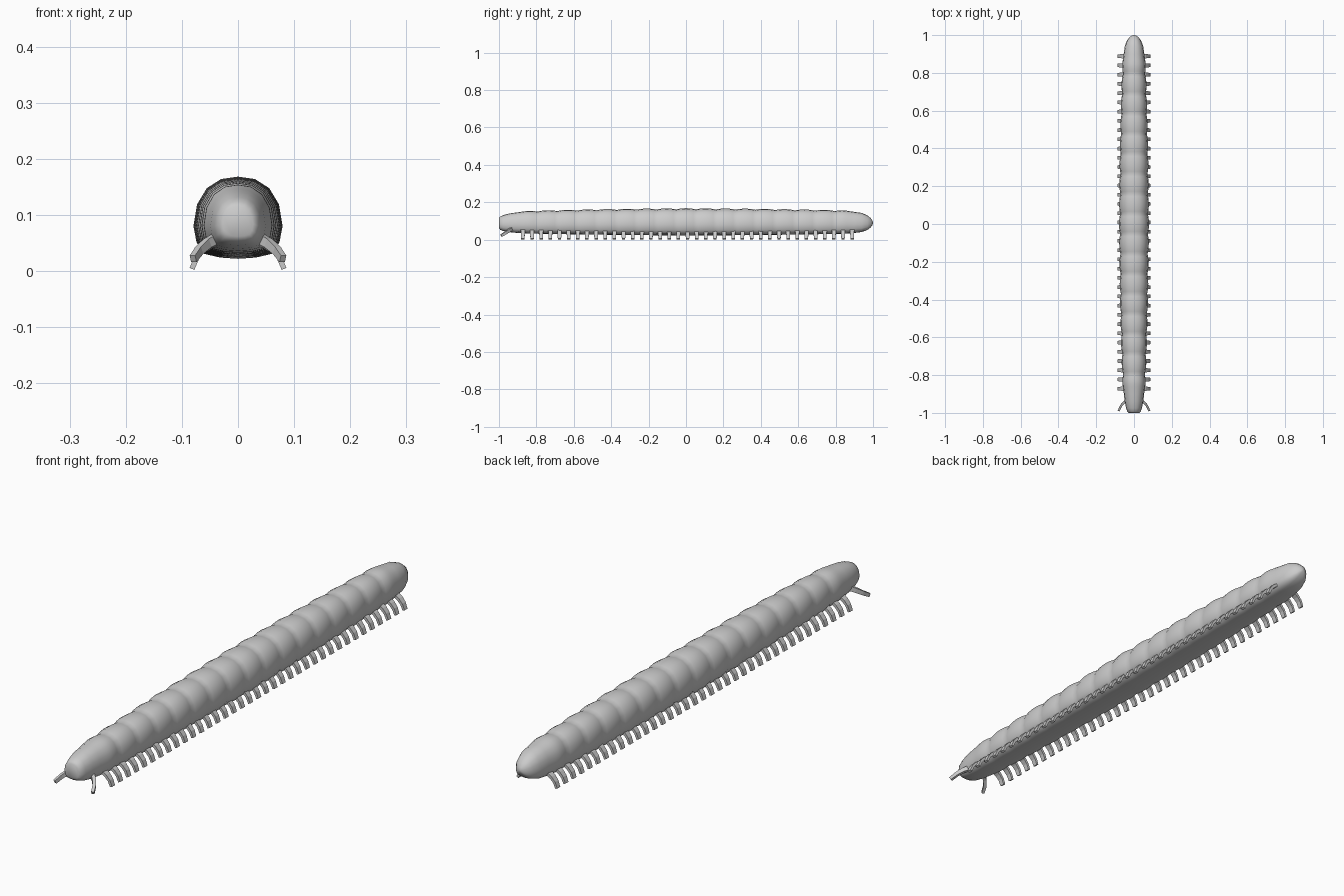
import bpy, bmesh, math
from mathutils import Vector

if "Cube" in bpy.data.objects:
    bpy.data.objects.remove(bpy.data.objects["Cube"])

# Body outline along y: (y, half width, top z, bottom z)
KEYS = [(-1.0, .027, .116, .062), (-.993, .036, .124, .053), (-.975, .042, .132, .046),
        (-.94, .049, .141, .040), (-.9, .055, .148, .036), (-.84, .060, .153, .033),
        (-.7, .065, .157, .030), (-.4, .073, .163, .026), (0, .078, .167, .022),
        (.4, .074, .164, .025), (.7, .066, .159, .029), (.84, .061, .156, .032),
        (.9, .056, .150, .036), (.94, .049, .143, .041), (.97, .038, .130, .052),
        (.988, .025, .115, .066), (.997, .012, .102, .079), (1.0, .003, .093, .087)]

# Half cross-section: x as part of the half width, z as part of the height
HALF = [(0, 1), (.38, .97), (.7, .86), (.92, .66), (1, .4), (.93, .2), (.76, .06), (.4, .015), (0, 0)]
SECTION = HALF + [(-x, z) for x, z in HALF[-2:0:-1]]
PITCH = .106


def outline(y):
    for a, b in zip(KEYS, KEYS[1:]):
        if y <= b[0]:
            t = (y - a[0]) / (b[0] - a[0])
            return [p + (q - p) * t for p, q in zip(a[1:], b[1:])]
    return KEYS[-1][1:]


def finish(bm, name, smooth):
    bmesh.ops.recalc_face_normals(bm, faces=bm.faces)
    me = bpy.data.meshes.new(name)
    bm.to_mesh(me)
    bm.free()
    for p in me.polygons:
        p.use_smooth = smooth
    ob = bpy.data.objects.new(name, me)
    bpy.context.collection.objects.link(ob)
    return ob


def loft(bm, rings):
    rings = [[bm.verts.new(p) for p in r] for r in rings]
    n = len(rings[0])
    for a, b in zip(rings, rings[1:]):
        for i in range(n):
            bm.faces.new((a[i], a[(i + 1) % n], b[(i + 1) % n], b[i]))
    bm.faces.new(rings[0])
    bm.faces.new(rings[-1])


# Segmented body
ys = [-.9 + 1.8 * i / 136 for i in range(137)]
ys = sorted(ys + [k[0] for k in KEYS if abs(k[0]) > .901])
rings = []
for y in ys:
    w, top, bot = outline(y)
    fade = max(0, min(1, (.93 - abs(y)) / .1))
    bump = .006 * fade * (abs(math.cos(math.pi * y / PITCH)) ** .8 - .75)
    rings.append([(x * (w + bump), y, bot + z * (top + bump - bot)) for x, z in SECTION])
bm = bmesh.new()
loft(bm, rings)
finish(bm, "body", True)


def limb(bm, path, across, width, thick):
    """Tapering four-sided tube along a path."""
    pts = [Vector(p) for p in path]
    rings = []
    for i, p in enumerate(pts):
        d = (pts[min(i + 1, len(pts) - 1)] - pts[max(i - 1, 0)]).normalized()
        s = (across - d * across.dot(d)).normalized()
        n = d.cross(s)
        k = 1 - .25 * i / (len(pts) - 1)
        rings.append([p + s * width * k * a + n * thick * k * b
                      for a, b in ((1, 1), (-1, 1), (-1, -1), (1, -1))])
    loft(bm, rings)


# Legs, 37 pairs
bm = bmesh.new()
for i in range(37):
    y = -.872 + i * .0489
    for s in (-1, 1):
        limb(bm, [(s * .044, y, .052), (s * .060, y, .041), (s * .073, y, .026), (s * .082, y, .004)],
             Vector((0, 1, 0)), .012, .006)
finish(bm, "legs", False)

# Antennae
bm = bmesh.new()
for s in (-1, 1):
    limb(bm, [(s * .036, -.93, .060), (s * .054, -.945, .050),
              (s * .069, -.963, .037), (s * .080, -.988, .022)],
         Vector((0, 0, 1)), .009, .007)
finish(bm, "antennae", False)
